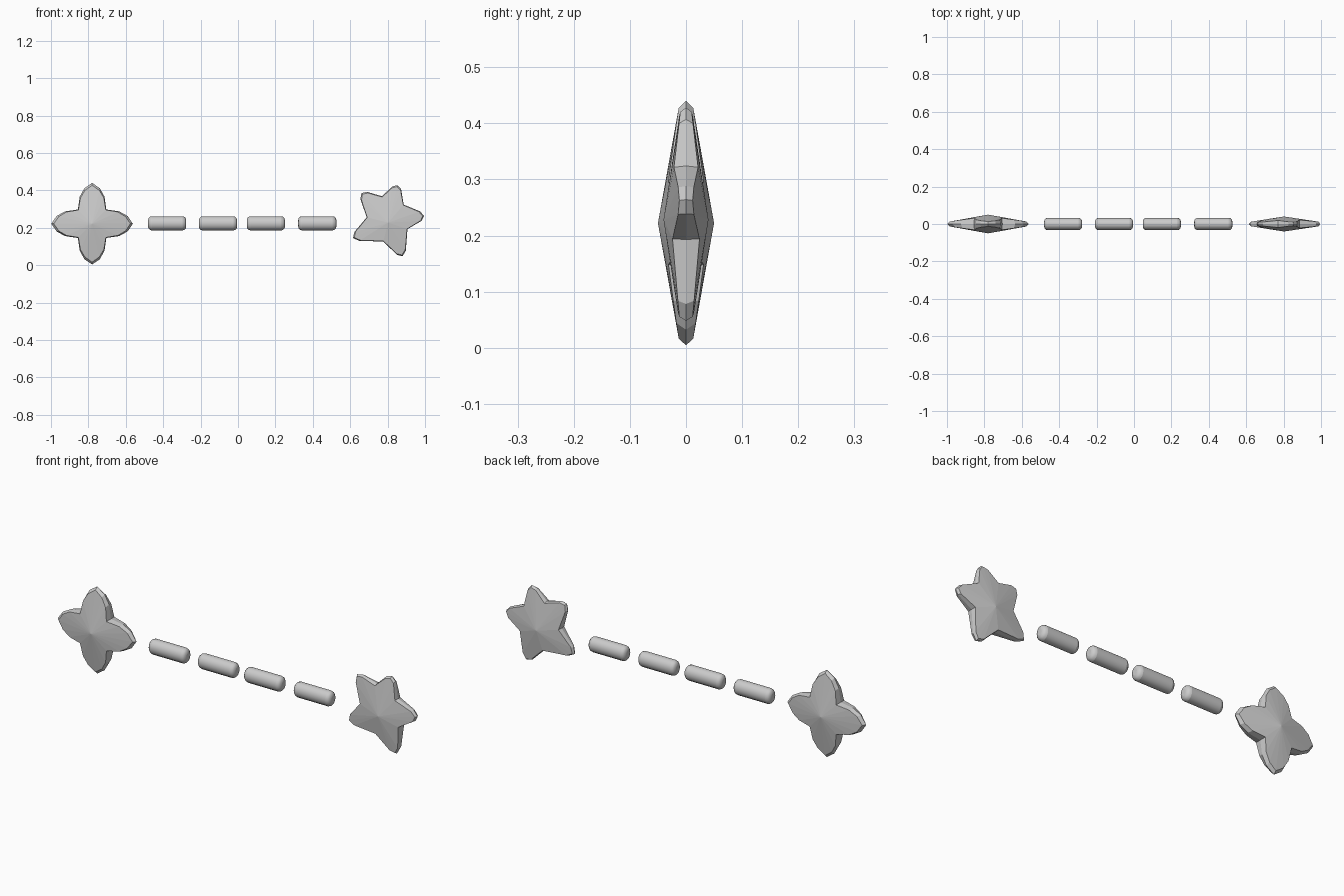
import bpy, bmesh
from math import cos, sin, atan2, pi, radians, hypot

if "Cube" in bpy.data.objects:
    bpy.data.objects.remove(bpy.data.objects["Cube"])


def faceted_star(name, cx, cz, outline, apex, slope, rim):
    """Double-sided shallow pyramid: mid outline at y=0, inset rims, apex each side."""
    bm = bmesh.new()
    n = len(outline)
    mid = [bm.verts.new((cx + x, 0, cz + z)) for x, z in outline]
    for s in (-1, 1):
        ring = []
        for x, z in outline:
            r = hypot(x, z)
            k = (r - rim * min(1, (r / 0.2) ** 2)) / r
            ring.append(bm.verts.new((cx + x * k, s * (apex - slope * r * k), cz + z * k)))
        top = bm.verts.new((cx, s * apex, cz))
        for i in range(n):
            j = (i + 1) % n
            bm.faces.new((ring[i], ring[j], top))
            bm.faces.new((mid[i], mid[j], ring[j], ring[i]))
    bmesh.ops.recalc_face_normals(bm, faces=bm.faces)
    me = bpy.data.meshes.new(name)
    bm.to_mesh(me)
    bm.free()
    ob = bpy.data.objects.new(name, me)
    bpy.context.collection.objects.link(ob)
    return ob


# Four-petal end piece
petal = [(0.145, -0.066), (0.19, -0.041), (0.218, 0), (0.19, 0.041), (0.145, 0.066), (0.076, 0.076)]
cross = []
for q in range(4):
    c, s = cos(q * pi / 2), sin(q * pi / 2)
    cross += [(c * x - s * z, s * x + c * z) for x, z in petal]
faceted_star("four_petal_end", -0.78, 0.222, cross, 0.05, 0.18, 0.013)

# Uneven five-point end piece: arm tips and the valley following each
tips = [(0.192, 0.036), (0.050, 0.200), (-0.143, 0.158), (-0.188, -0.082), (0.077, -0.180)]
valleys = [(0.083, 0.096), (-0.033, 0.141), (-0.115, 0.028), (-0.026, -0.101), (0.103, -0.035)]
star = []
for i, (tip, val) in enumerate(zip(tips, valleys)):
    prev = valleys[i - 1]
    a = (prev[0] * 0.17 + tip[0] * 0.83, prev[1] * 0.17 + tip[1] * 0.83)
    b = (val[0] * 0.17 + tip[0] * 0.83, val[1] * 0.17 + tip[1] * 0.83)
    # widen the arm sideways so the tip is blunt
    r = hypot(*tip)
    ux, uz = -tip[1] / r * 0.014, tip[0] / r * 0.014
    star += [(a[0] - ux, a[1] - uz), tip, (b[0] + ux, b[1] + uz), val]
faceted_star("five_point_end", 0.803, 0.228, star, 0.04, 0.15, 0.008)

# Row of rounded dashes between the ends
for i, x in enumerate((-0.379, -0.107, 0.149, 0.424)):
    bpy.ops.mesh.primitive_cylinder_add(vertices=16, radius=0.036, depth=0.204,
                                        location=(x, 0, 0.224), rotation=(0, radians(90), 0))
    ob = bpy.context.object
    ob.name = f"dash_{i + 1}"
    ob.scale = (1.05, 0.92, 1)
    bpy.ops.object.transform_apply(location=False, rotation=True, scale=True)
    bev = ob.modifiers.new("rounded_ends", "BEVEL")
    bev.width, bev.segments = 0.02, 3
    bev.limit_method, bev.angle_limit = "ANGLE", radians(50)
    bpy.ops.object.shade_smooth_by_angle(angle=radians(40))
